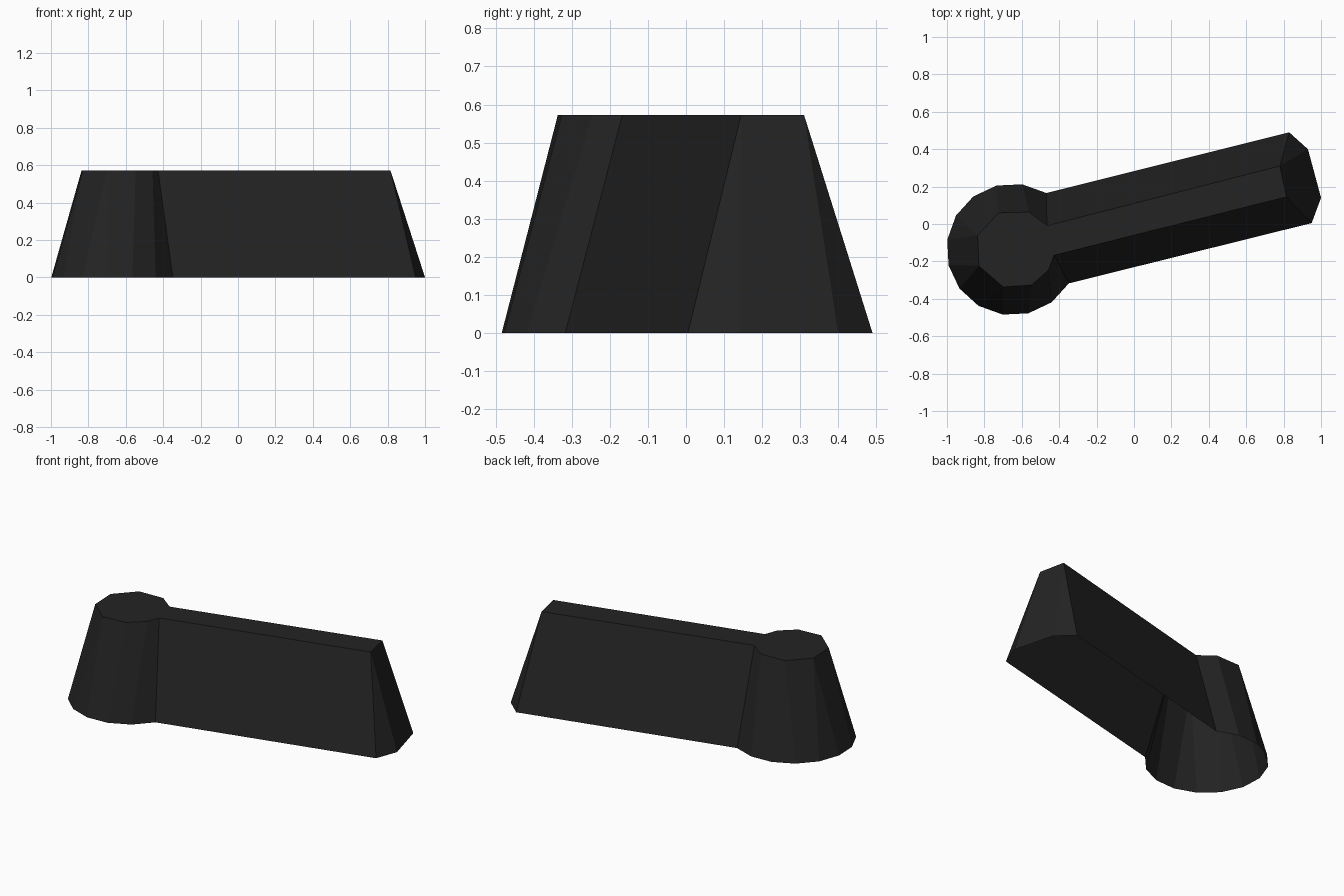
import bpy, bmesh, math

if "Cube" in bpy.data.objects:
    bpy.data.objects.remove(bpy.data.objects["Cube"])

HEIGHT = 0.573
TURN = 14  # direction of the bar in plan, degrees


def arc(cx, cy, r, angles):
    return [(cx + r * math.cos(math.radians(a + TURN)),
             cy + r * math.sin(math.radians(a + TURN))) for a in angles]


# Keyhole outlines, counter-clockwise: bar end first, then the round head
base = [(0.95, 0.005), (1.0, 0.14), (0.93, 0.40), (0.83, 0.49)]
base += arc(-0.65, -0.136, 0.352, [45 + 22.5 * i for i in range(13)])
top = [(0.815, 0.145), (0.78, 0.31)]
top += arc(-0.637, -0.134, 0.212, [22, 55, 100, 146, 191, 239, 281, 314, 337])

# Top corner that each base corner leans towards
lean = [0, 0, 1, 1, 2, 3, 4, 4, 5, 5, 6, 6, 7, 7, 8, 9, 10]

# Tapered shell, open underneath
bm = bmesh.new()
b = [bm.verts.new((x, y, 0)) for x, y in base]
t = [bm.verts.new((x, y, HEIGHT)) for x, y in top]
bm.faces.new(t)
for i in range(len(b)):
    k = (i + 1) % len(b)
    lo, hi = t[lean[i]], t[lean[k]]
    bm.faces.new([b[i], b[k], lo] if lo is hi else [b[i], b[k], hi, lo])

mesh = bpy.data.meshes.new("tapered_keyhole_shell")
bm.to_mesh(mesh)
bm.free()
shell = bpy.data.objects.new("tapered_keyhole_shell", mesh)
bpy.context.collection.objects.link(shell)

# Single flat colour
charcoal = bpy.data.materials.new("charcoal")
charcoal.diffuse_color = (0.017, 0.017, 0.017, 1)
charcoal.use_nodes = True
charcoal.node_tree.nodes["Principled BSDF"].inputs["Base Color"].default_value = charcoal.diffuse_color
mesh.materials.append(charcoal)
